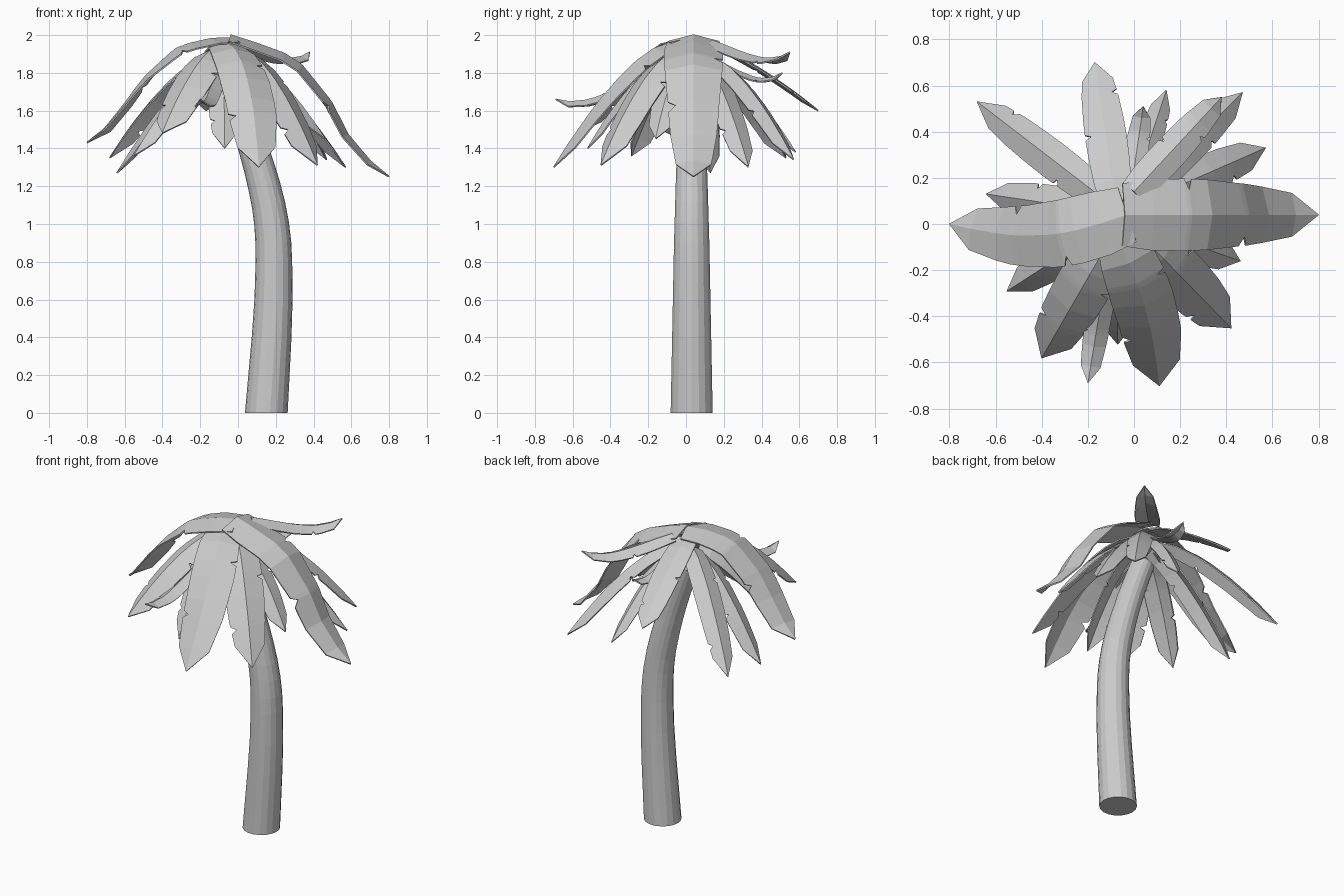
import bpy, bmesh, math, random
from mathutils import Vector

if "Cube" in bpy.data.objects:
    bpy.data.objects.remove(bpy.data.objects["Cube"])

random.seed(4)


def finish(name, bm):
    bmesh.ops.recalc_face_normals(bm, faces=bm.faces)
    mesh = bpy.data.meshes.new(name)
    bm.to_mesh(mesh)
    bm.free()
    ob = bpy.data.objects.new(name, mesh)
    bpy.context.collection.objects.link(ob)
    return ob


# Curved tapering trunk: rings of (x, z, radius) perpendicular to the path
def trunk(path, y, sides=18):
    bm = bmesh.new()
    rings = []
    for i, (x, z, r) in enumerate(path):
        a, b = path[max(i - 1, 0)], path[min(i + 1, len(path) - 1)]
        t = Vector((b[0] - a[0], 0, b[1] - a[1])).normalized()
        if i == 0:
            t = Vector((0, 0, 1))
        u = Vector((t.z, 0, -t.x))
        rings.append([bm.verts.new(Vector((x, y, z)) + u * r * math.cos(k * math.tau / sides)
                                   + Vector((0, r * math.sin(k * math.tau / sides), 0)))
                      for k in range(sides)])
    for lo, hi in zip(rings, rings[1:]):
        for k in range(sides):
            n = (k + 1) % sides
            bm.faces.new((lo[k], lo[n], hi[n], hi[k]))
    bm.faces.new(rings[0])
    bm.faces.new(rings[-1])
    return finish("trunk", bm)


trunk([(.15, 0, .113), (.164, .2, .109), (.178, .4, .105), (.188, .6, .101), (.19, .8, .097),
       (.187, .9, .095), (.178, 1, .092), (.162, 1.1, .089), (.139, 1.2, .086), (.115, 1.29, .083),
       (.088, 1.38, .08), (.06, 1.47, .078), (.028, 1.56, .076), (-.005, 1.65, .074),
       (-.04, 1.74, .072)], .03)

# Half-width outline of a frond along its length
OUTLINE = [(0, .75), (.2, .95), (.45, 1), (.7, .95), (.88, .75), (1, 0)]
# Drop profiles of the two large fronds, which flare outward at the tip
RIGHT_DROP = [(0, 0), (.2, .07), (.34, .13), (.49, .24), (.64, .48), (.726, .67), (.786, .8), (1, 1)]
LEFT_DROP = [(0, 0), (.21, .01), (.39, .1), (.57, .31), (.69, .52), (.84, .82), (1, 1)]


def lerp(table, s):
    for (a, wa), (b, wb) in zip(table, table[1:]):
        if s <= b:
            return wa + (wb - wa) * (s - a) / (b - a)
    return table[-1][1]


# Arching frond, folded along its midrib, with one torn notch on each side
def frond(name, root, tip, w, p=1.7, curl=0, bend=0, fold=.4, taper=0, profile=None):
    root, tip = Vector(root), Vector(tip)
    flat = Vector((tip.x - root.x, tip.y - root.y, 0))
    across = Vector((-flat.y, flat.x, 0)).normalized()
    drop = root.z - tip.z + curl

    def point(s):
        q = root + flat * s + across * (bend * math.sin(math.pi * s))
        fall = lerp(profile, s) if profile else s ** p
        q.z = root.z - drop * fall + curl * s ** 4
        return q

    # Stations along the midrib; a torn one pulls its edge inward
    tears = {random.uniform(.3, .5): 1, random.uniform(.62, .82): -1}
    stations = {s: (1, 1) for s in (0, .15, .3, .45, .6, .74, .88, 1)}
    for s, side in tears.items():
        for k in [k for k in stations if abs(k - s) < .05]:
            del stations[k]
        stations[s - .02] = stations[s + .02] = (1, 1)
        stations[s] = (.7, 1) if side > 0 else (1, .7)

    bm = bmesh.new()
    rows = []
    for s in sorted(stations):
        c = point(s)
        t = (point(min(s + .05, 1)) - point(max(s - .05, 0))).normalized()
        side = Vector((-t.y, t.x, 0)).normalized()
        up = t.cross(side)
        h = w * lerp(OUTLINE, s) * (1 - taper * s)
        mid = bm.verts.new(c)
        if s == 1:
            rows.append((mid, mid, mid))
            continue
        l, r = stations[s]
        rows.append((bm.verts.new(c + (side - up * fold) * h * l), mid,
                     bm.verts.new(c - (side + up * fold) * h * r)))
    for a, b in zip(rows, rows[1:]):
        for i in (0, 1):
            vs = list(dict.fromkeys((a[i], a[i + 1], b[i + 1], b[i])))
            bm.faces.new(vs)
    ob = finish("frond_" + name, bm)
    solid = ob.modifiers.new("thickness", "SOLIDIFY")
    solid.thickness = .008
    solid.offset = 0


# Large upper fronds
frond("right", (-.04, .04, 2.0), (.80, .04, 1.25), .18, fold=.27, taper=.35, profile=RIGHT_DROP)
frond("left", (-.03, .04, 1.985), (-.80, 0, 1.43), .165, bend=.07, fold=.2, taper=.3,
      profile=LEFT_DROP)
frond("front", (-.06, -.08, 1.96), (.11, -.70, 1.30), .135, 1.6, bend=.03, fold=.3)
frond("back", (-.08, .1, 1.95), (-.17, .70, 1.6), .09, 1.4, fold=.15)
frond("back_right_raised", (0, .14, 1.97), (.38, .55, 1.91), .08, 1.1, curl=.12, taper=.2)
frond("back_raised", (-.02, .1, 1.9), (.04, .51, 1.8), .05, 1.1, curl=.14)
frond("front_raised", (-.1, -.08, 1.85), (-.2, -.69, 1.66), .055, 1.2, curl=.16, fold=.6)

# Hanging lower fronds
frond("back_left", (-.12, .1, 1.9), (-.68, .53, 1.35), .08, 1.6, fold=.6)
frond("back_hanging", (-.02, .1, 1.86), (.14, .58, 1.38), .055, 1.6, fold=.6)
frond("back_right", (0, .1, 1.9), (.47, .57, 1.34), .075, 1.6, fold=.5)
frond("right_back", (0, .08, 1.88), (.57, .33, 1.3), .085, 1.5)
frond("front_right", (0, -.02, 1.93), (.42, -.45, 1.31), .12, 1.7)
frond("right_front", (0, 0, 1.88), (.46, -.16, 1.45), .085, 1.7)
frond("front_left", (-.1, -.06, 1.94), (-.40, -.58, 1.48), .12, 1.6)
frond("left_front", (-.1, 0, 1.88), (-.55, -.29, 1.36), .08, 1.5, fold=.6)
frond("left_back", (-.1, .05, 1.87), (-.64, .13, 1.27), .08, 1.5, fold=.5)
frond("front_hanging", (-.08, -.05, 1.88), (-.07, -.52, 1.4), .085, 1.7)
